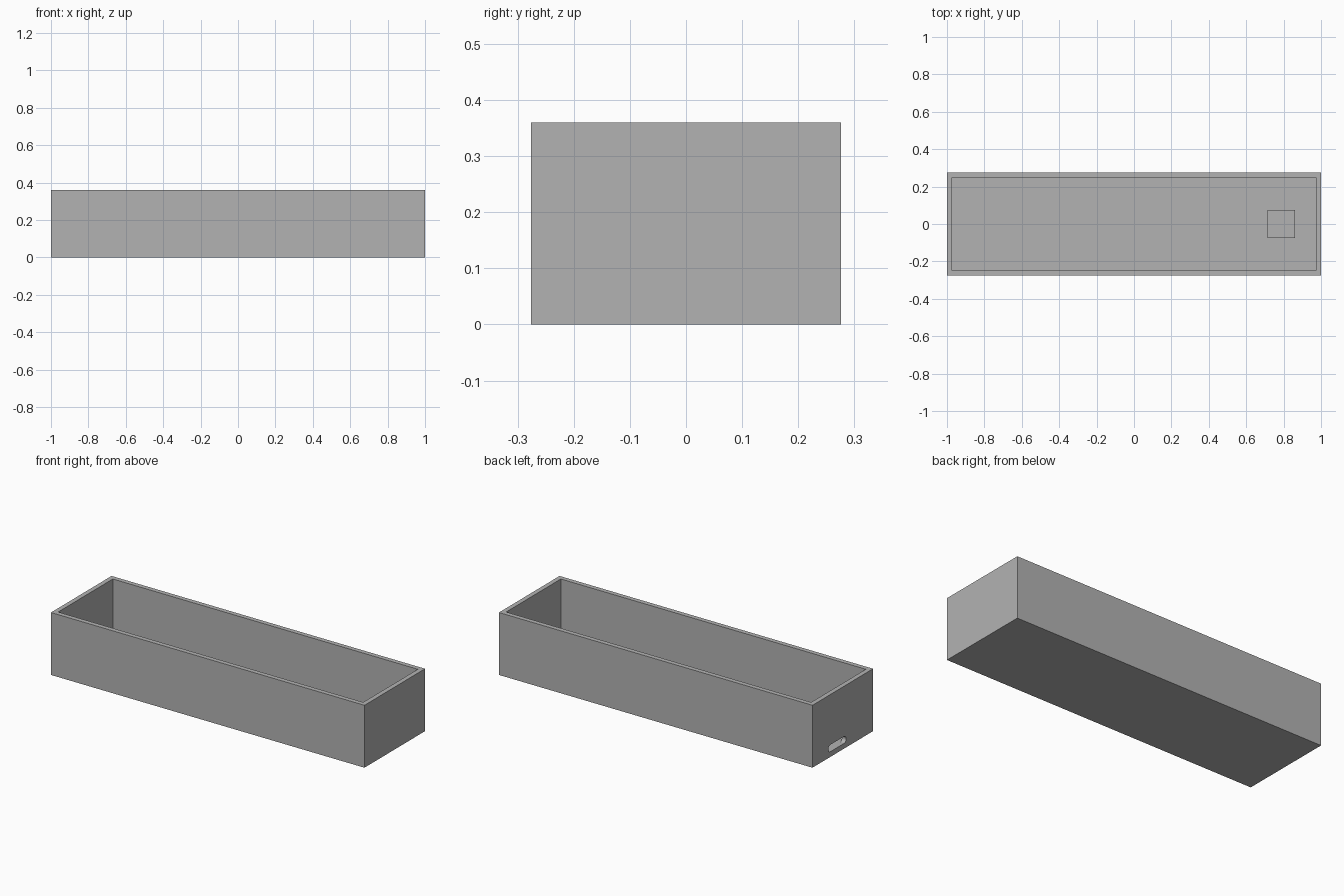
import bpy, bmesh, math
from mathutils import Vector

cube = bpy.data.objects.get("Cube")
if cube:
    bpy.data.objects.remove(cube, do_unlink=True)

LENGTH, WIDTH, HEIGHT, WALL = 2.0, 0.552, 0.36, 0.027

grey = bpy.data.materials.new("plain grey")
grey.use_nodes = True
colour = (0.45, 0.45, 0.45, 1)
grey.diffuse_color = colour
grey.node_tree.nodes["Principled BSDF"].inputs["Base Color"].default_value = colour


def make_object(name, bm):
    bmesh.ops.recalc_face_normals(bm, faces=bm.faces)
    mesh = bpy.data.meshes.new(name)
    bm.to_mesh(mesh)
    bm.free()
    mesh.materials.append(grey)
    obj = bpy.data.objects.new(name, mesh)
    bpy.context.collection.objects.link(obj)
    return obj


def box(size, base):
    bm = bmesh.new()
    bmesh.ops.create_cube(bm, size=1)
    bmesh.ops.scale(bm, vec=size, verts=bm.verts)
    bmesh.ops.translate(bm, vec=Vector(base) + Vector((0, 0, size[2] / 2)), verts=bm.verts)
    return bm


# Open tray: inset the top, then push it down to the floor
bm = box((LENGTH, WIDTH, HEIGHT), (0, 0, 0))
top = max(bm.faces, key=lambda f: f.calc_center_median().z)
bmesh.ops.inset_region(bm, faces=[top], thickness=WALL, use_even_offset=True)
floor = bmesh.ops.extrude_discrete_faces(bm, faces=[top])["faces"][0]
bmesh.ops.translate(bm, vec=(0, 0, WALL - HEIGHT), verts=floor.verts)
tray = make_object("tray", bm)

# Rounded cable slot through the end wall
radius, half, slot_y, slot_z = 0.02, 0.062, 0.05, 0.05
bm = bmesh.new()
outline = []
for side in (1, -1):
    for i in range(13):
        a = math.pi * i / 12 - side * math.pi / 2
        outline.append(bm.verts.new((-1.05, slot_y + side * half + radius * math.cos(a),
                                     slot_z + radius * math.sin(a))))
        if side < 0:
            outline[-1].co.y = slot_y - half + radius * math.cos(a)
face = bm.faces.new(outline)
sweep = bmesh.ops.extrude_face_region(bm, geom=[face])["geom"]
bmesh.ops.translate(bm, vec=(0.15, 0, 0),
                    verts=[g for g in sweep if isinstance(g, bmesh.types.BMVert)])
cutter = make_object("slot_cutter", bm)
cutter.hide_render = True

cut = tray.modifiers.new("cable_slot", 'BOOLEAN')
cut.operation = 'DIFFERENCE'
cut.solver = 'EXACT'
cut.object = cutter
bpy.context.view_layer.objects.active = tray
bpy.ops.object.modifier_apply(modifier=cut.name)
bpy.data.objects.remove(cutter, do_unlink=True)

# Low square block standing on the floor at the other end
make_object("floor_block", box((0.146, 0.15, 0.06), (0.788, 0, WALL - 0.002)))
